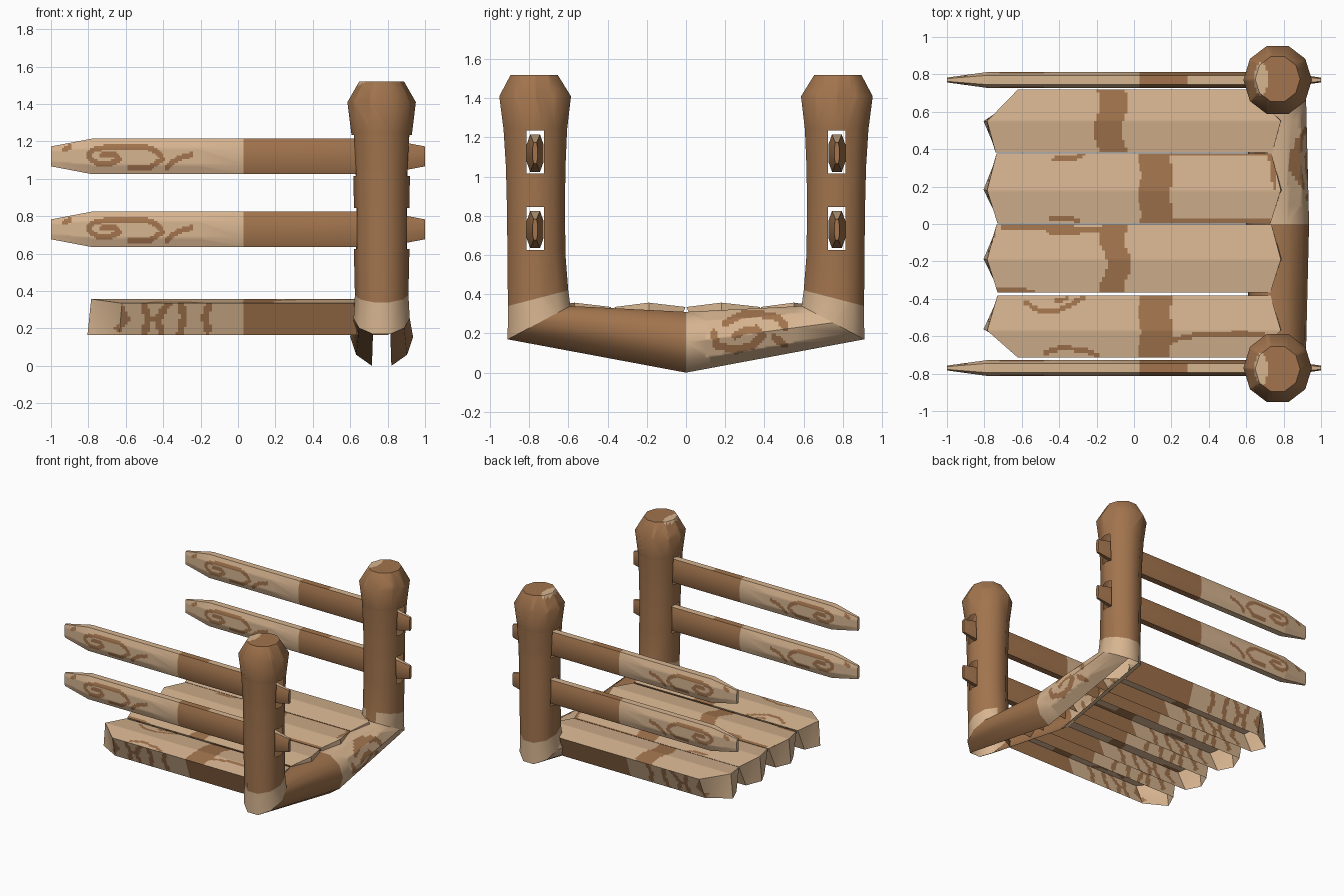
import bpy, bmesh, math
from mathutils import Vector

if "Cube" in bpy.data.objects:
    bpy.data.objects.remove(bpy.data.objects["Cube"])


def material(name, rgb):
    m = bpy.data.materials.new(name)
    m.diffuse_color = (*rgb, 1)
    m.use_nodes = True
    m.node_tree.nodes["Principled BSDF"].inputs["Base Color"].default_value = m.diffuse_color
    return m


LIGHT, BROWN = 0, 1
MATS = [material("light_wood", (0.68, 0.46, 0.28)),
        material("brown_wood", (0.36, 0.175, 0.075))]


def finish(bm, name, paint, smooth=25):
    """Colour faces by the paint rule and make the object."""
    bmesh.ops.recalc_face_normals(bm, faces=bm.faces[:])
    bm.normal_update()
    for f in bm.faces:
        f.material_index = paint(f.calc_center_median(), f.normal)
        f.smooth = True
    me = bpy.data.meshes.new(name)
    bm.to_mesh(me)
    bm.free()
    me.set_sharp_from_angle(angle=math.radians(smooth))
    for m in MATS:
        me.materials.append(m)
    ob = bpy.data.objects.new(name, me)
    bpy.context.collection.objects.link(ob)
    return ob


def cut(bm, axis, values, keep=None):
    """Slice the mesh at the given coordinates along an axis."""
    no = Vector((0, 0, 0))
    no[axis] = 1
    for v in values:
        if keep:
            faces = [f for f in bm.faces if keep(f.calc_center_median())]
            edges = list({e for f in faces for e in f.edges})
            verts = list({w for f in faces for w in f.verts})
            geom = verts + edges + faces
        else:
            geom = bm.verts[:] + bm.edges[:] + bm.faces[:]
        bmesh.ops.bisect_plane(bm, geom=geom, plane_co=no * v, plane_no=no, dist=1e-5)


def steps(lo, hi, d):
    return [lo + d * i for i in range(int((hi - lo) / d) + 1)]


def near(u, v, strokes, w):
    """True if the point lies on one of the painted strokes."""
    p = Vector((u, v))
    for s in strokes:
        for a, b in zip(s, s[1:]):
            a, b = Vector(a), Vector(b)
            d = b - a
            t = max(0, min(1, (p - a).dot(d) / d.length_squared))
            if (p - a - d * t).length < w:
                return True
    return False


def loft(bm, rings, cap_start=False, cap_end=False):
    rows = [[bm.verts.new(p) for p in r] for r in rings]
    n = len(rows[0])
    for a, b in zip(rows, rows[1:]):
        for i in range(n):
            j = (i + 1) % n
            bm.faces.new((a[i], a[j], b[j], b[i]))
    if cap_start:
        bm.faces.new(rows[0])
    if cap_end:
        bm.faces.new(rows[-1])
    return rows


# ---- rails: flattened bars with pointed ends and a painted spiral ----
RAIL_Y, RAIL_Z = 0.77, (0.73, 1.12)
RAIL_SWIRL = [
    [(-.80, .012), (-.765, .04), (-.66, .053), (-.5, .053), (-.43, .025), (-.405, -.015),
     (-.47, -.057), (-.58, -.06)],
    [(-.80, -.005), (-.755, -.037), (-.69, -.043), (-.635, -.015), (-.66, .012), (-.73, .006)],
    [(-.25, .007), (-.32, -.01), (-.38, -.057)],
    [(-.93, .035), (-.9, .05)]]


def rail(name, y, z):
    half = [(.025, .095), (.043, .045), (.043, -.045), (.025, -.095)]
    prof = half + [(-a, -b) for a, b in half]
    bm = bmesh.new()
    loft(bm, [[(x, y + a * sy, z + b * sz) for a, b in prof]
              for x, sy, sz in ((-1, .3, .56), (-.78, 1, 1), (.78, 1, 1), (1, .3, .56))], True, True)
    cut(bm, 0, steps(-.96, -.2, .01) + [.03, .285])
    cut(bm, 2, steps(z - .085, z + .085, .01), lambda c: c.x < -.19)

    def paint(c, n):
        if c.x > .03:
            return LIGHT if c.x > .285 and n.z > .7 else BROWN
        return BROWN if abs(n.y) > .5 and near(c.x, c.z - z, RAIL_SWIRL, .014) else LIGHT
    finish(bm, name, paint)


for side, sy in (("front", -1), ("back", 1)):
    for lvl, z in zip(("lower", "upper"), RAIL_Z):
        rail(f"{side}_{lvl}_rail", sy * RAIL_Y, z)

# ---- planks: crowned tops, tapered sides, open underneath ----
SIDE_STROKES = [
    [(-.64, .2), (-.6, .25), (-.63, .32)], [(-.5, .17), (-.48, .25), (-.5, .32)],
    [(-.41, .18), (-.43, .25), (-.37, .34)], [(-.31, .17), (-.29, .26), (-.31, .35)],
    [(-.16, .19), (-.18, .26), (-.15, .34)]]
# name, y low, y high, corner x low, corner x high, tip y, band centre, band half width, strokes
PLANKS = [
    ("back_outer_plank", .382, .72, .74, .62, .55, -.125, .075, []),
    ("back_inner_plank", .003, .378, .73, .735, .18, .115, .085,
     [[(.2, .02), (.72, .02)], [(.755, .2), (.73, .37)], [(.2, .373), (.73, .373)],
      [(-.42, .345), (-.33, .35), (-.28, .37)], [(-.45, .03), (-.35, .035), (-.3, .01)]]),
    ("front_inner_plank", -.365, -.003, .73, .735, -.19, -.1, .065,
     [[(-.75, -.04), (-.78, -.12)], [(-.7, -.02), (-.4, -.015), (-.25, -.03), (-.05, -.03)],
      [(-.45, -.04), (-.3, -.05)], [(-.73, -.35), (-.55, -.36)]]),
    ("front_outer_plank", -.715, -.382, .62, .73, -.57, .115, .085,
     [[(-.58, -.42), (-.5, -.47), (-.4, -.46), (-.32, -.42), (-.27, -.39)],
      [(-.42, -.41), (-.36, -.4)], [(-.48, -.69), (-.38, -.66), (-.25, -.68), (-.2, -.7)],
      [(.2, -.62), (.35, -.59), (.6, -.585), (.72, -.6)]])]

for name, y0, y1, x0, x1, yt, band, hw, strokes in PLANKS:
    bm = bmesh.new()
    plan = [(-x0, y0, .335), (x0, y0, .335), (.785, yt, .357),
            (x1, y1, .335), (-x1, y1, .335), (-.785, yt, .357)]
    ym = (y0 + y1) / 2
    top = [bm.verts.new(p) for p in plan]
    low = [bm.verts.new((x * 1.025, ym + (y - ym) * .65, .165)) for x, y, _ in plan]
    bm.faces.new((top[0], top[1], top[2], top[5]))
    bm.faces.new((top[5], top[2], top[3], top[4]))
    for i in range(6):
        j = (i + 1) % 6
        bm.faces.new((top[i], low[i], low[j], top[j]))
    cut(bm, 0, steps(-.77, .77, .015) + [.03])
    cut(bm, 1, steps(y0 + .012, y1 - .01, .014), lambda c: c.z > .334)
    cut(bm, 2, steps(.18, .325, .014), lambda c: c.z < .334 and c.x < .03)

    def paint(c, n):
        if abs(n.z) > .7:
            wave = .02 * math.sin(22 * c.y) if hw < .08 else .006 * math.sin(30 * c.y)
            if abs(c.x - band - wave) < hw or near(c.x, c.y, strokes, .013):
                return BROWN
            return LIGHT
        if abs(n.x) > .6:
            return LIGHT
        return BROWN if c.x > .03 or near(c.x, c.z, SIDE_STROKES, .019) else LIGHT
    finish(bm, name, paint)

# ---- ten-sided posts mitred onto a bent cross beam ----
PX, SEG = .768, 10
ANG = [math.radians(18 + 36 * i) for i in range(SEG)]
TS = [(math.cos(a) / math.cos(math.radians(18)), math.sin(a)) for a in ANG]  # outward, sideways


def mitre(sy):
    return [(PX + .15 * s, sy * (.75 + .16 * t), .255 - .085 * t) for t, s in TS]


def post(name, sy):
    bm = bmesh.new()
    rings = [mitre(sy)]
    rings.append([(PX + .143 * s, sy * (.755 + .154 * t), .38 - .04 * t) for t, s in TS])
    for z, yc, r in ((.6, .763, .148), (.85, .766, .148), (1.05, .767, .152), (1.24, .769, .162),
                     (1.41, .77, .183), (1.52, .775, .12)):
        rings.append([(PX + r * s, sy * (yc + r * t), z) for t, s in TS])
    loft(bm, rings, cap_end=True)
    # slots where the rails pass through
    cut(bm, 1, [sy * RAIL_Y - .045, sy * RAIL_Y + .045], lambda c: c.z > .38)
    cut(bm, 2, [z + d for z in RAIL_Z for d in (-.105, .115)])
    holes = [f for f in bm.faces for c in [f.calc_center_median()]
             if abs(c.y - sy * RAIL_Y) < .044 and abs(c.x - PX) > .08
             and any(-.105 < c.z - z < .115 for z in RAIL_Z)]
    bmesh.ops.delete(bm, geom=holes, context='FACES')
    # worn patch on the knob
    head = lambda c: c.z > 1.411
    cut(bm, 0, steps(.62, .74, .012), head)
    cut(bm, 1, steps(sy * .77 - .1, sy * .77 + .1, .015), head)

    def paint(c, n):
        if c.z < .375 and c.z < .38 - .04 * (sy * c.y - .755) / .154:
            return LIGHT
        patch = ((c.x - .68) / .035) ** 2 + ((c.y - sy * .775) / .085) ** 2 < 1
        return LIGHT if c.z > 1.42 and patch else BROWN
    finish(bm, name, paint, 42)


post("front_post", -1)
post("back_post", 1)

BEAM_SWIRL = [
    [(.14, .2), (.16, .14), (.25, .115), (.34, .14), (.39, .19), (.36, .225), (.3, .215), (.25, .185)],
    [(.2, .25), (.28, .295), (.38, .3), (.47, .28), (.505, .235)],
    [(.45, .18), (.5, .145)]]
bm = bmesh.new()
mid = [(PX + .168 * s, 0, .155 - .155 * t) for t, s in TS]
rows = loft(bm, [mitre(-1), mid, mitre(1)])
under = {v for r in rows for v in (r[0], r[-1])}
bmesh.ops.delete(bm, geom=[f for f in bm.faces if all(v in under for v in f.verts)],
                 context='FACES_ONLY')
cut(bm, 1, steps(.1, .56, .012), lambda c: c.y > 0)
cut(bm, 2, steps(.08, .33, .012), lambda c: .1 < c.y < .56)
finish(bm, "cross_beam",
       lambda c, n: BROWN if c.y < 0 or near(c.y, c.z, BEAM_SWIRL, .019) else LIGHT, 42)
